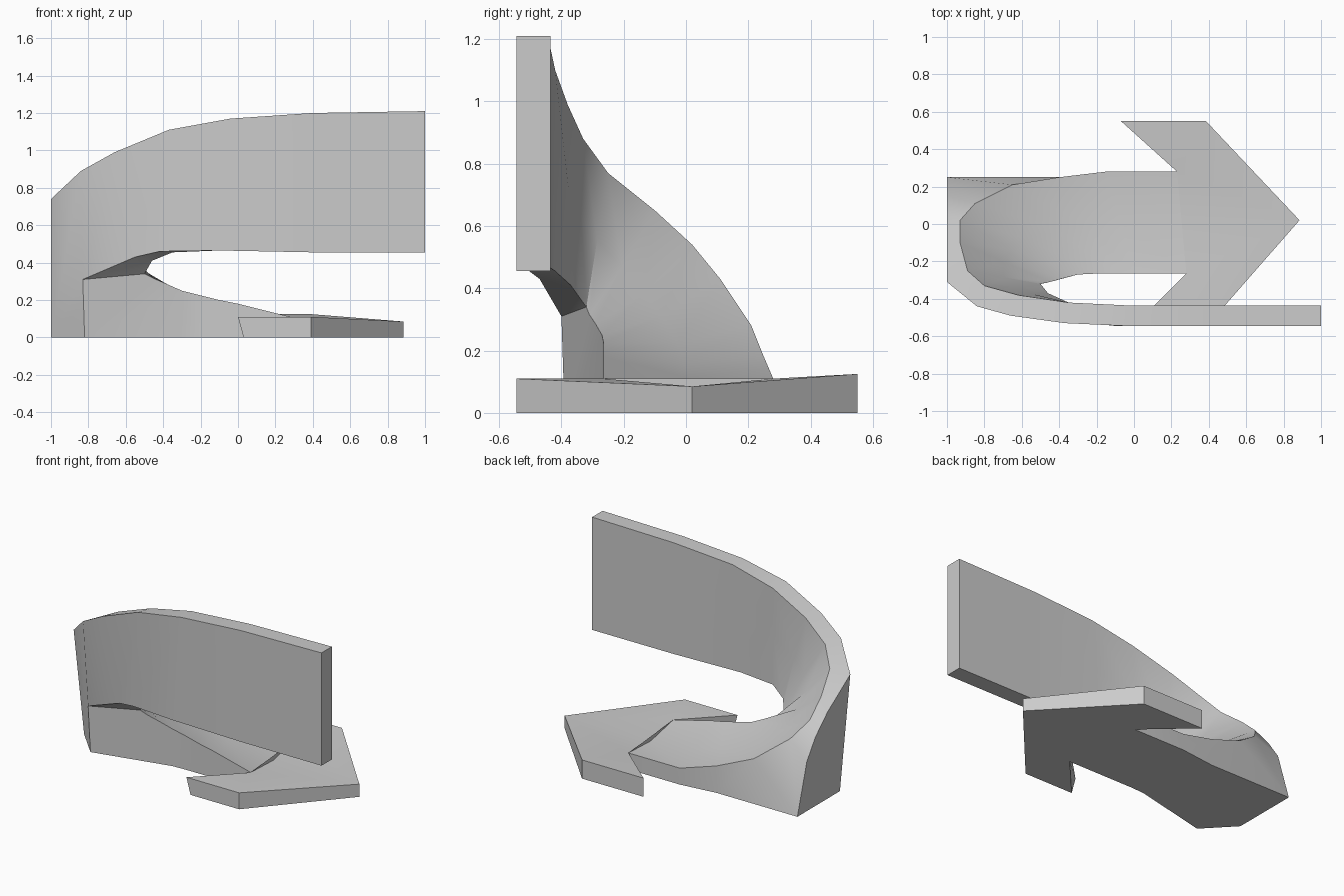
import bpy, bmesh, math
from mathutils import Vector

cube = bpy.data.objects.get("Cube")
if cube:
    bpy.data.objects.remove(cube, do_unlink=True)

# One plain material for the whole model
grey = bpy.data.materials.new("light_grey")
grey.use_nodes = True
colour = (0.6, 0.6, 0.6, 1)
grey.diffuse_color = colour
grey.node_tree.nodes["Principled BSDF"].inputs["Base Color"].default_value = colour


class Solid:
    """Collects points and faces, merging points that coincide."""

    def __init__(self, name):
        self.name = name
        self.bm = bmesh.new()

    def face(self, *points):
        corners = []
        for point in points:
            if point not in corners:
                corners.append(point)
        if len(corners) > 2:
            self.bm.faces.new([self.bm.verts.new(p) for p in corners])

    def strip(self, first, second):
        """Bridge two edge lines with a row of faces."""
        for i in range(min(len(first), len(second)) - 1):
            self.face(first[i], first[i + 1], second[i + 1], second[i])

    def finish(self, angle):
        bm = self.bm
        bmesh.ops.remove_doubles(bm, verts=bm.verts[:], dist=0.001)
        bmesh.ops.recalc_face_normals(bm, faces=bm.faces[:])
        mesh = bpy.data.meshes.new(self.name)
        bm.to_mesh(mesh)
        bm.free()
        mesh.materials.append(grey)
        obj = bpy.data.objects.new(self.name, mesh)
        bpy.context.collection.objects.link(obj)
        bpy.ops.object.select_all(action="DESELECT")
        obj.select_set(True)
        bpy.context.view_layer.objects.active = obj
        bpy.ops.object.shade_smooth_by_angle(angle=math.radians(angle))
        return obj


def ground(point):
    return (point[0], point[1], 0)


# Ribbon edge lines, running from the upright end round the bend to the head
front, back, shaft = -.545, -.435, -.265
inner_top = [(1, back, 1.21), (.4, back, 1.2), (-.04, back, 1.17),
             (-.35, -.42, 1.1), (-.62, -.38, .99), (-.8, -.33, .88),
             (-.89, -.25, .77), (-.93, -.1, .65), (-.93, .02, .54),
             (-.85, .11, .43), (-.65, .21, .28), (-.4, .25, .18),
             (-.15, .28, .11), (.23, .28, .11)]
inner_low = [(1, back, .455), (.4, back, .455), (-.1, back, .465),
             (-.35, -.42, .455), (-.46, -.37, .41), (-.48, -.345, .375),
             (-.5, -.32, .34), (-.45, -.31, .315), (-.38, -.29, .285),
             (-.3, -.27, .25), (-.2, shaft, .225), (-.1, shaft, .2),
             (0, shaft, .18), (.28, shaft, .11)]
outer_top = [(1, front, 1.21), (.4, front, 1.2), (-.04, front, 1.17),
             (-.37, -.53, 1.11), (-.66, -.49, .99), (-.84, -.44, .89),
             (-1, -.31, .74), (-1, -.07, .58), (-1, .06, .46),
             (-1, .15, .33), (-1, .25, 0), (-.4, .25, 0),
             (-.15, .28, 0), (.23, .28, 0)]
outer_low = [(1, front, .455), (.4, front, .455), (-.1, front, .465),
             (-.42, -.51, .46), (-.55, -.47, .43), (-.83, -.4, .31)]
foot_side = (-1, -.2, 0)
foot_front = (-.82, -.39, 0)

# The inner face sags a little along its middle on the flat run
BEND, END = 6, len(inner_top) - 1
inner_mid = []
for i, (a, b) in enumerate(zip(inner_top, inner_low)):
    middle = (Vector(a) + Vector(b)) / 2
    middle.z -= .03 * min(1, max(0, (i - BEND) / 2))
    inner_mid.append(tuple(middle))

# Ribbon: upright band that twists down into a solid, flat shaft
ribbon = Solid("twisting_ribbon")
ribbon.strip(inner_top, inner_mid)
ribbon.strip(inner_mid, inner_low)
ribbon.strip(inner_top, outer_top)
ribbon.strip(outer_top[:BEND], outer_low)
ribbon.strip(inner_low[:BEND], outer_low)
ribbon.face(inner_low[BEND - 1], inner_low[BEND], outer_low[-1])
ribbon.face(inner_top[0], inner_mid[0], inner_low[0], outer_low[0], outer_top[0])

# Ribbon: outer corner and trimmed side of the bend
ribbon.face(outer_top[BEND - 1], outer_top[BEND], foot_side, outer_low[-1])
ribbon.face(outer_low[-1], foot_side, foot_front)
ribbon.face(*outer_top[BEND:11], foot_side)

# Ribbon: front wall of the shaft and its underside
wall = inner_low[BEND:]
wall_foot = [ground(p) for p in wall]
knee = wall[3:]
ribbon.face(outer_low[-1], *wall[:4], wall_foot[3], foot_front)
ribbon.strip(knee, wall_foot[3:])
ribbon.face(*outer_top[10:], *reversed(wall_foot[3:]), foot_front, foot_side)
ribbon.finish(32)

# Arrowhead: swept wings around a slightly lower centre
head = Solid("arrowhead")
notch_back, notch_front = inner_top[END], inner_low[END]
centre = inner_mid[END]
tip = (.885, .02, .085)
back_wing = [(-.07, .55, .125), (.385, .55, .125)]
front_wing = [(.39, front, .11), (0, front, .11)]
outline = [notch_back, *back_wing, tip, *front_wing, notch_front]
base = [ground(p) for p in outline]
base[-2] = (.03, front, 0)
head.face(notch_back, *back_wing)
head.face(notch_front, *front_wing)
head.face(notch_back, back_wing[1], tip)
head.face(notch_front, front_wing[0], tip)
head.face(notch_back, tip, centre)
head.face(notch_front, tip, centre)
head.strip(outline + outline[:1], base + base[:1])
head.face(*base)
head.finish(32)
